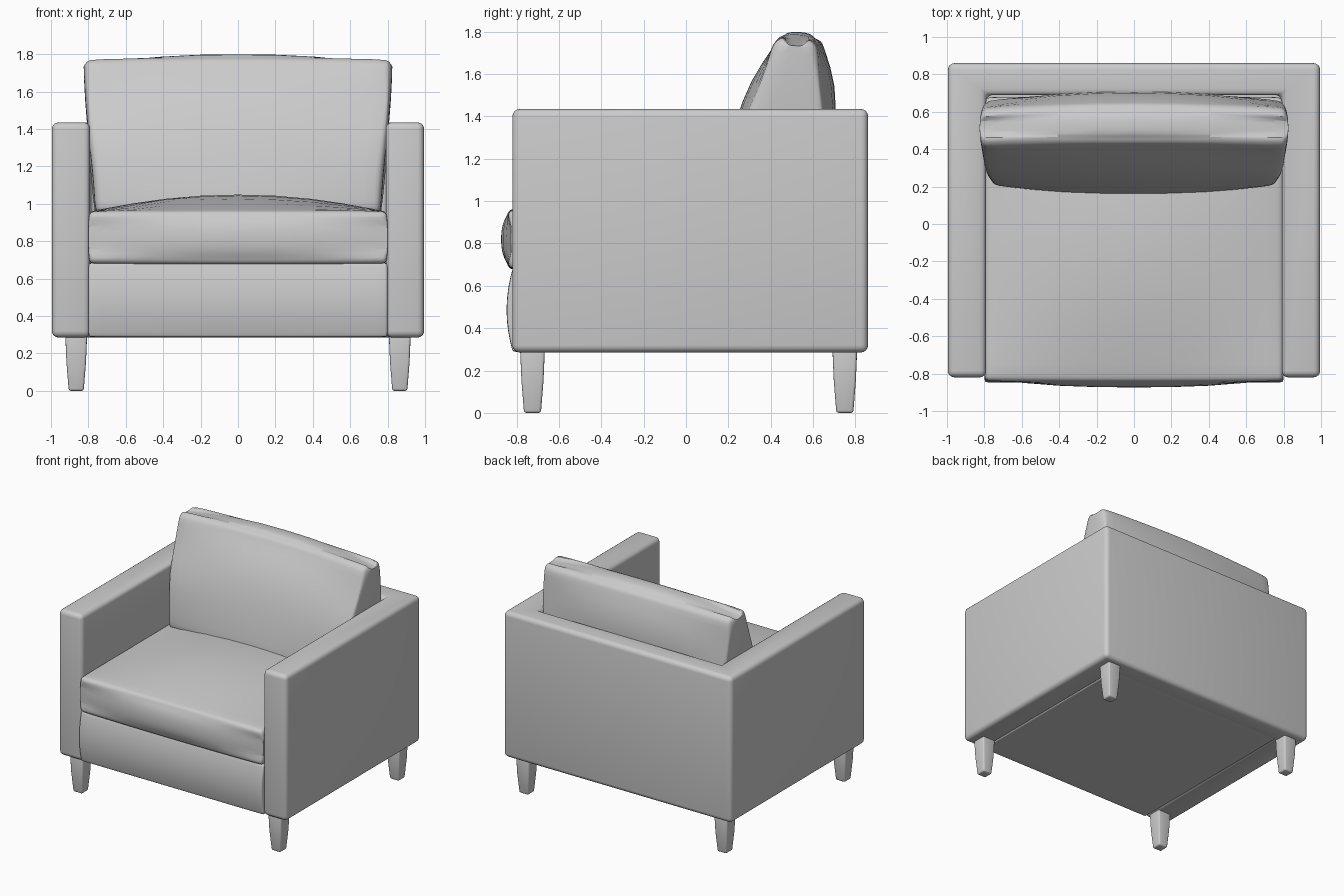
import bpy, bmesh
from mathutils import Vector

if "Cube" in bpy.data.objects:
    bpy.data.objects.remove(bpy.data.objects["Cube"])

fabric = bpy.data.materials.new("grey fabric")
fabric.diffuse_color = (0.6, 0.6, 0.6, 1)
fabric.use_nodes = True
fabric.node_tree.nodes["Principled BSDF"].inputs["Base Color"].default_value = fabric.diffuse_color


def finish(name, bm, angle=0.7, subsurf=0):
    bmesh.ops.recalc_face_normals(bm, faces=bm.faces)
    me = bpy.data.meshes.new(name)
    bm.to_mesh(me)
    bm.free()
    me.materials.append(fabric)
    ob = bpy.data.objects.new(name, me)
    bpy.context.collection.objects.link(ob)
    if subsurf:
        ob.modifiers.new("soften", 'SUBSURF').levels = subsurf
        ob.modifiers["soften"].render_levels = subsurf
    bpy.ops.object.select_all(action='DESELECT')
    bpy.context.view_layer.objects.active = ob
    ob.select_set(True)
    bpy.ops.object.shade_smooth_by_angle(angle=angle)
    return ob


def soft_box(name, shape, bevel, cuts=3, subsurf=1):
    """Gridded cube (-1..1) whose points go through shape(u, v, w); box edges get rounded."""
    bm = bmesh.new()
    bmesh.ops.create_cube(bm, size=2)
    if cuts:
        bmesh.ops.subdivide_edges(bm, edges=bm.edges[:], cuts=cuts, use_grid_fill=True)
    rim = [e for e in bm.edges if sum(
        abs(abs(e.verts[0].co[i]) - 1) < 1e-4 and abs(e.verts[0].co[i] - e.verts[1].co[i]) < 1e-4
        for i in range(3)) == 2]
    for v in bm.verts:
        v.co = Vector(shape(*v.co))
    bmesh.ops.bevel(bm, geom=rim, offset=bevel, segments=3, profile=0.5, affect='EDGES', clamp_overlap=True)
    return finish(name, bm, 1.0, subsurf)


def mix(a, b, t):
    return a + (b - a) * t


def curve(points, t):
    """Piecewise linear lookup, t in 0..1 over evenly spaced values."""
    s = t * (len(points) - 1)
    i = min(int(s), len(points) - 2)
    return mix(points[i], points[i + 1], s - i)


# Arms and back: one U-shaped prism with rounded edges
outline = [(-0.995, -0.82), (-0.79, -0.82), (-0.79, 0.69), (0.79, 0.69),
           (0.79, -0.82), (0.995, -0.82), (0.995, 0.86), (-0.995, 0.86)]
bm = bmesh.new()
face = bm.faces.new([bm.verts.new((x, y, 0.285)) for x, y in outline])
top = bmesh.ops.extrude_face_region(bm, geom=[face])
bmesh.ops.translate(bm, vec=(0, 0, 1.15), verts=[g for g in top["geom"] if isinstance(g, bmesh.types.BMVert)])
bmesh.ops.bevel(bm, geom=bm.edges[:], offset=0.035, segments=4, profile=0.5, affect='EDGES')
finish("arms_and_back", bm)


# Base under the seat, front slightly padded
def base_shape(u, v, w):
    y = mix(-0.82, 0.75, (v + 1) / 2)
    if v < -0.99:
        y -= 0.03 * (1 - w * w)
    return u * 0.80, y, mix(0.287, 0.685, (w + 1) / 2)


soft_box("base", base_shape, 0.015)


# Seat cushion with a crowned top and rounded front
def seat_shape(u, v, w):
    y = mix(-0.835, 0.68, (v + 1) / 2)
    if v < -0.99:
        y -= 0.03 * (1 - w * w) + 0.012 * (1 - u * u)
    z = mix(0.675, 0.965, (w + 1) / 2)
    if w > 0.99:
        z += 0.10 * (1 - u * u) * (1 - v * v)
    return u * 0.80, y, z


soft_box("seat_cushion", seat_shape, 0.035)


# Leaning back cushion, bulged front and rear
def back_shape(u, v, w):
    t, d = (w + 1) / 2, (v + 1) / 2
    fill = 1 - u * u
    front = curve([0.20, 0.215, 0.25, 0.315, 0.42], t) - 0.05 * fill * (1 - t)
    rear = curve([0.54, 0.63, 0.67, 0.675, 0.615], t) + 0.04 * fill
    z_front = mix(0.95, 1.765, t)
    z_rear = mix(0.90, 1.75, t)
    z = mix(z_front, z_rear, d) + 0.025 * t * (1 - v * v) + 0.02 * t * fill
    x = u * curve([0.765, 0.775, 0.80, 0.82, 0.825], t)
    return x, mix(front, rear, d), z


soft_box("back_cushion", back_shape, 0.05)

# Tapered square legs
for end, cy in (("front", -0.725), ("rear", 0.75)):
    for side, cx in (("left", -0.865), ("right", 0.865)):
        def leg_shape(u, v, w):
            r = curve([0.040, 0.052, 0.058], (w + 1) / 2)
            return cx + u * r, cy + v * r, mix(0, 0.30, (w + 1) / 2)
        leg = soft_box(f"{end}_{side}_leg", leg_shape, 0.012, cuts=1, subsurf=0)
